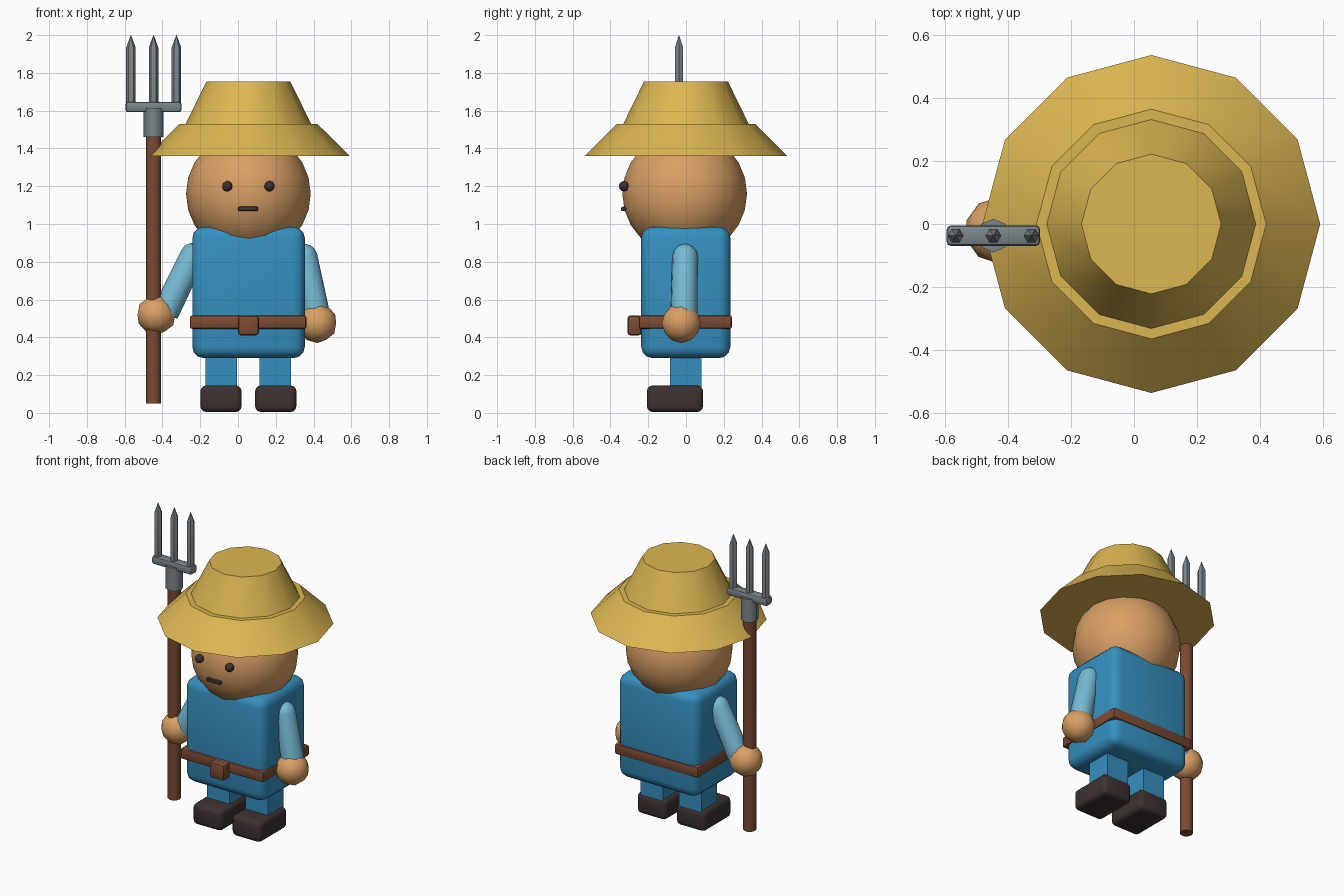
import bpy, bmesh, math
from mathutils import Vector

if "Cube" in bpy.data.objects:
    bpy.data.objects.remove(bpy.data.objects["Cube"])

CX = 0.055  # body centre line


def mat(name, r, g, b):
    m = bpy.data.materials.new(name)
    m.diffuse_color = (r, g, b, 1)
    m.use_nodes = True
    m.node_tree.nodes["Principled BSDF"].inputs["Base Color"].default_value = m.diffuse_color
    return m


STRAW = mat("straw", 0.72, 0.47, 0.085)
SKIN = mat("skin", 0.70, 0.35, 0.13)
SHIRT = mat("shirt_blue", 0.036, 0.28, 0.53)
SLEEVE = mat("sleeve_blue", 0.18, 0.49, 0.66)
BROWN = mat("brown", 0.20, 0.07, 0.033)
BOOT = mat("dark_brown", 0.047, 0.031, 0.031)
STEEL = mat("steel", 0.20, 0.235, 0.255)


def finish(name, bm, m, angle=40):
    bmesh.ops.recalc_face_normals(bm, faces=bm.faces)
    me = bpy.data.meshes.new(name)
    bm.to_mesh(me)
    bm.free()
    me.materials.append(m)
    ob = bpy.data.objects.new(name, me)
    bpy.context.collection.objects.link(ob)
    bpy.ops.object.select_all(action='DESELECT')
    ob.select_set(True)
    bpy.context.view_layer.objects.active = ob
    if angle:
        bpy.ops.object.shade_smooth_by_angle(angle=math.radians(angle))
    return ob


def box(name, lo, hi, m, bevel=0.0, seg=3):
    bm = bmesh.new()
    bmesh.ops.create_cube(bm, size=1)
    for v in bm.verts:
        v.co = Vector([(a + b) / 2 + c * (b - a) for a, b, c in zip(lo, hi, v.co)])
    if bevel:
        bmesh.ops.bevel(bm, geom=bm.edges[:], offset=bevel, segments=seg,
                        profile=0.5, affect='EDGES')
    return finish(name, bm, m, 40 if bevel else 0)


def lathe(name, start, direction, profile, sides, m, angle=40):
    """Rings of (distance along axis, radius), capped at both ends."""
    bm = bmesh.new()
    q = Vector(direction).to_track_quat('Z', 'Y')
    rings = []
    for d, r in profile:
        pts = [(r * math.cos(2 * math.pi * i / sides),
                r * math.sin(2 * math.pi * i / sides), d) for i in range(sides)]
        rings.append([bm.verts.new(Vector(start) + q @ Vector(p)) for p in pts])
    for a, b in zip(rings, rings[1:]):
        for i in range(sides):
            j = (i + 1) % sides
            bm.faces.new((a[i], a[j], b[j], b[i]))
    bm.faces.new(rings[0])
    bm.faces.new(rings[-1])
    return finish(name, bm, m, angle)


def ball(name, centre, r, m, sub):
    bm = bmesh.new()
    bmesh.ops.create_icosphere(bm, subdivisions=sub, radius=r)
    bmesh.ops.translate(bm, vec=centre, verts=bm.verts)
    return finish(name, bm, m, 60)


UP = (0, 0, 1)

# Head and face
bm = bmesh.new()
bmesh.ops.create_uvsphere(bm, u_segments=16, v_segments=12, radius=0.33)
bmesh.ops.translate(bm, vec=(CX, -0.007, 1.16), verts=bm.verts)
finish("head", bm, SKIN, 60)
for side, s in (("left", 1), ("right", -1)):
    ball(side + "_eye", (CX + s * 0.112, -0.328, 1.2), 0.028, BOOT, 2)
box("mouth", (0.0, -0.344, 1.068), (0.107, -0.318, 1.092), BOOT, 0.009, 2)

# Straw hat
lathe("hat_brim", (CX, 0, 1.36), UP, [(0, 0.537), (0.17, 0.365)], 12, STRAW)
lathe("hat_crown", (CX, 0, 1.52), UP, [(0, 0.337), (0.235, 0.222)], 12, STRAW)

# Torso and belt
box("torso", (-0.242, -0.237, 0.29), (0.354, 0.235, 0.985), SHIRT, 0.06)
box("belt", (-0.255, -0.25, 0.445), (0.362, 0.243, 0.516), BROWN, 0.012, 2)
box("belt_buckle", (0.0, -0.31, 0.41), (0.11, -0.235, 0.516), BROWN, 0.016, 2)

# Legs and boots
for side, s in (("left", 1), ("right", -1)):
    x = CX + s * 0.143
    box(side + "_leg", (x - 0.083, -0.085, 0.1), (x + 0.083, 0.082, 0.34), SHIRT)
    x = CX + s * 0.145
    box(side + "_boot", (x - 0.109, -0.207, 0.005), (x + 0.109, 0.09, 0.145), BOOT, 0.03)

# Arms with rounded shoulders, and hands
for side, a, b, hand in (
        ("left", (0.352, -0.005, 0.83), (0.42, -0.012, 0.5), (0.42, -0.025, 0.475)),
        ("right", (-0.237, -0.005, 0.835), (-0.385, -0.015, 0.53), (-0.432, -0.02, 0.52))):
    d = Vector(b) - Vector(a)
    lathe(side + "_sleeve", a, d,
          [(-0.062, 0.02), (-0.05, 0.042), (-0.028, 0.061), (0, 0.068), (d.length, 0.072)],
          12, SLEEVE, 60)
    ball(side + "_hand", hand, 0.105, SKIN, 2)

# Pitchfork
FX, FY = -0.447, -0.037
lathe("fork_pole", (FX, FY, 0.05), UP, [(0, 0.04), (1.45, 0.04)], 10, BROWN, 50)
lathe("fork_socket", (FX, FY, 1.46), UP, [(0, 0.053), (0.155, 0.053)], 8, STEEL, 50)
box("fork_crossbar", (-0.596, -0.07, 1.592), (-0.298, -0.004, 1.647), STEEL, 0.015, 2)
for n, x in (("outer", -0.567), ("middle", FX), ("inner", -0.326)):
    lathe(n + "_fork_tine", (x, FY, 1.62), UP,
          [(0, 0.025), (0.315, 0.025), (0.38, 0.001)], 6, STEEL, 30)
